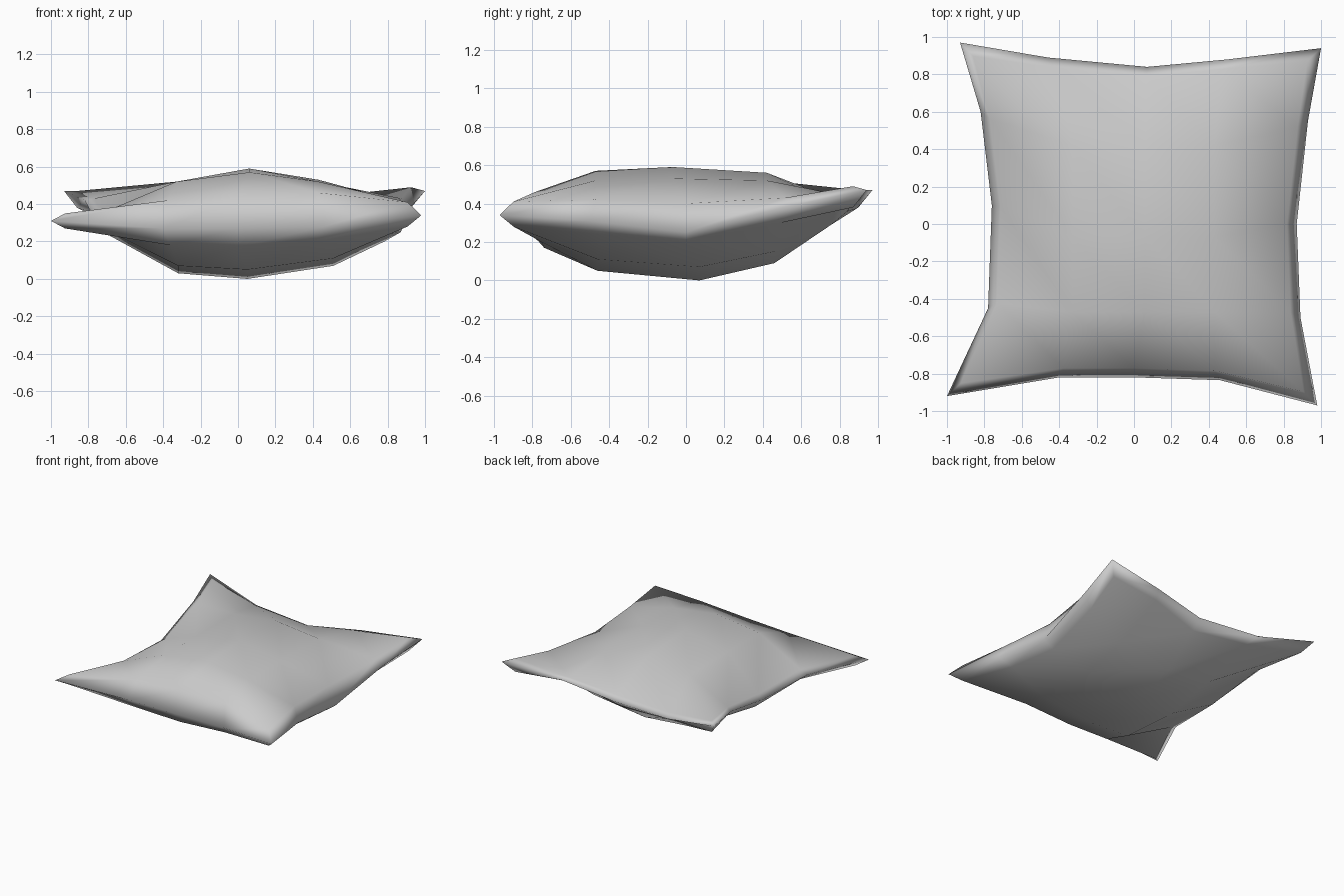
import bpy
import bmesh
from mathutils import Vector

default_cube = bpy.data.objects.get("Cube")
if default_cube:
    bpy.data.objects.remove(default_cube, do_unlink=True)

# Fabric
fabric = bpy.data.materials.new("grey fabric")
fabric.use_nodes = True
colour = (0.6, 0.6, 0.6, 1)
fabric.diffuse_color = colour
shader = next(n for n in fabric.node_tree.nodes if n.type == "BSDF_PRINCIPLED")
shader.inputs["Base Color"].default_value = colour
shader.inputs["Roughness"].default_value = 0.8

# Seam around the cushion: front, right, back and left edges, corner first
seam = [
    (-1, -.92, .31), (-.4, -.82, .27), (0, -.82, .27), (.46, -.835, .28),
    (.98, -.97, .34), (.89, -.5, .31), (.87, 0, .25), (.93, .55, .39),
    (1, .94, .47), (.5, .88, .43), (.07, .84, .36), (-.46, .89, .375),
    (-.93, .97, .47), (-.82, .6, .42), (-.76, .1, .31), (-.78, -.45, .31),
]

# Heights of the rims just above and below the seam, in the same order
upper_rim = [.35, .42, .44, .46, .41, .42, .4, .43,
             .49, .44, .39, .4, .47, .43, .34, .35]
lower_rim = [.27, .18, .17, .2, .28, .24, .2, .3,
             .38, .39, .29, .33, .38, .34, .23, .26]

# Padding inside each rim: columns, rows, and heights from front to back
upper_padding = ((-.33, .06, .43), (-.47, -.07, .42),
                 [(.52, .57, .52), (.52, .59, .53), (.52, .56, .52)])
lower_padding = ((-.32, .05, .51), (-.46, .07, .46),
                 [(.07, .05, .11), (.03, 0, .07), (.12, .09, .15)])

# Grid cells of the ring, counter-clockwise from the front left corner
side = range(4)
ring_cells = ([(i, 0) for i in side] + [(4, i) for i in side]
              + [(4 - i, 4) for i in side] + [(0, 4 - i) for i in side])


def add_face(bm, verts, flip=False):
    face = bm.faces.new(list(reversed(verts)) if flip else verts)
    face.smooth = True


def add_panel(bm, seam_verts, heights, padding, inset, flip):
    """Add one padded panel and join its rim to the seam."""
    grid = {}
    for i, (cell, vert, z) in enumerate(zip(ring_cells, seam_verts, heights)):
        scale = 0.925 if i % 4 == 0 else inset
        grid[cell] = bm.verts.new(Vector((vert.co.x * scale, vert.co.y * scale, z)))
    columns, rows, levels = padding
    for r, y in enumerate(rows):
        for c, x in enumerate(columns):
            grid[c + 1, r + 1] = bm.verts.new((x, y, levels[r][c]))
    for c in side:
        for r in side:
            a, b = grid[c, r], grid[c + 1, r]
            d, e = grid[c + 1, r + 1], grid[c, r + 1]
            if flip:
                add_face(bm, [a, b, d, e], flip)
            else:
                # Creases of the top all run from front right to back left
                add_face(bm, [a, b, e])
                add_face(bm, [b, d, e])
    count = len(seam_verts)
    for i in range(count):
        j = (i + 1) % count
        add_face(bm, [seam_verts[i], seam_verts[j],
                      grid[ring_cells[j]], grid[ring_cells[i]]], flip)


# Cushion
bm = bmesh.new()
seam_verts = [bm.verts.new(p) for p in seam]
add_panel(bm, seam_verts, upper_rim, upper_padding, 0.94, False)
add_panel(bm, seam_verts, lower_rim, lower_padding, 0.9, True)
bmesh.ops.recalc_face_normals(bm, faces=bm.faces)
mesh = bpy.data.meshes.new("cushion")
bm.to_mesh(mesh)
bm.free()
mesh.materials.append(fabric)
cushion = bpy.data.objects.new("cushion", mesh)
bpy.context.collection.objects.link(cushion)
